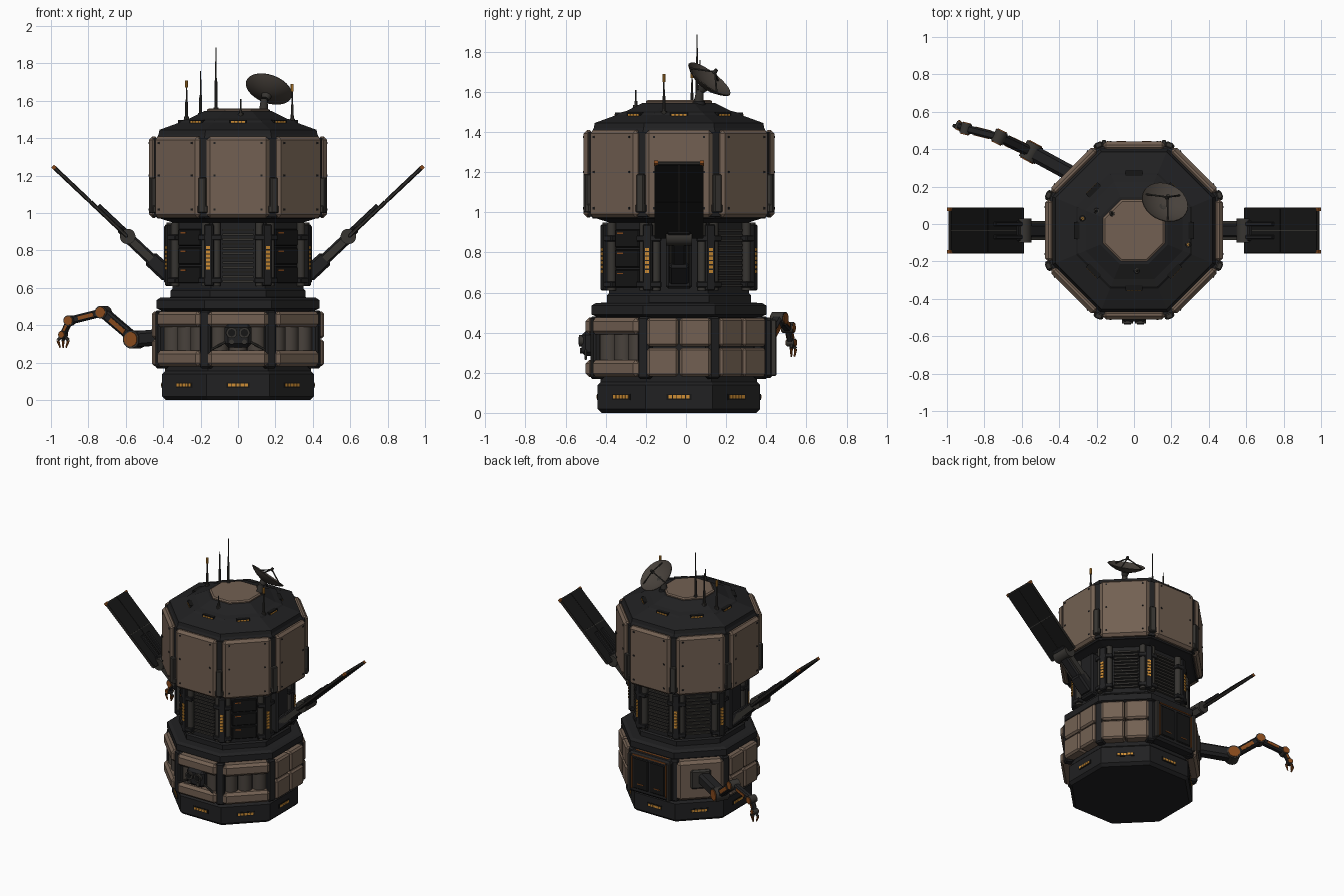
import bpy, bmesh, math
from mathutils import Matrix, Vector

cube = bpy.data.objects.get("Cube")
if cube:
    bpy.data.objects.remove(cube)

CY = -0.035                      # body axis in y
ROUND = []                       # objects to shade smooth


def material(name, r, g, b):
    m = bpy.data.materials.new(name)
    m.use_nodes = True
    m.diffuse_color = (r, g, b, 1)
    m.node_tree.nodes["Principled BSDF"].inputs["Base Color"].default_value = (r, g, b, 1)
    return m


BEIGE = material("beige plating", .17, .118, .085)
DARK = material("dark hull", .015, .015, .016)
BLACK = material("black panel", .008, .008, .008)
GREY = material("grey metal", .038, .035, .031)
TANK = material("tank metal", .065, .054, .045)
AMBER = material("amber light", .62, .27, .035)
ORANGE = material("orange paint", .25, .07, .012)


def finish(name, bm, mat, M=Matrix(), smooth=False):
    bmesh.ops.recalc_face_normals(bm, faces=bm.faces)
    me = bpy.data.meshes.new(name)
    bm.to_mesh(me)
    bm.free()
    me.materials.append(mat)
    ob = bpy.data.objects.new(name, me)
    ob.matrix_world = M
    bpy.context.collection.objects.link(ob)
    if smooth:
        ROUND.append(ob)
    return ob


def boxes(name, mat, M, items, bevel=0):
    """Boxes given as (centre, size) in the frame M."""
    bm = bmesh.new()
    for c, s in items:
        bmesh.ops.create_cube(bm, size=1, matrix=Matrix.Translation(c) @ Matrix.Diagonal((*s, 1)))
    if bevel:
        bmesh.ops.bevel(bm, geom=bm.edges[:], offset=bevel, segments=1, affect='EDGES')
    return finish(name, bm, mat, M)


def loft(name, mat, M, rings, sides=8, smooth=False):
    """Stacked regular polygons given as (apothem, z), capped at both ends."""
    bm = bmesh.new()
    loops = []
    for a, z in rings:
        r = a / math.cos(math.pi / sides)
        loops.append([bm.verts.new((r * math.cos(t), r * math.sin(t), z))
                      for t in ((i + .5) * math.tau / sides for i in range(sides))])
    for lo, hi in zip(loops, loops[1:]):
        for i in range(sides):
            j = (i + 1) % sides
            bm.faces.new((lo[i], lo[j], hi[j], hi[i]))
    bm.faces.new(loops[0])
    bm.faces.new(loops[-1])
    return finish(name, bm, mat, M, smooth)


def rod(name, mat, p, q, r1, r2=None, sides=16, M=Matrix()):
    p, q = Vector(p), Vector(q)
    d = q - p
    T = M @ Matrix.Translation(p) @ d.to_track_quat('Z', 'Y').to_matrix().to_4x4()
    return loft(name, mat, T, [(r1, 0), (r1 if r2 is None else r2, d.length)], sides, True)


def side(k):
    """Frame of body side k: 0 is front, local -y points outward."""
    return Matrix.Translation((0, CY, 0)) @ Matrix.Rotation(k * math.pi / 4, 4, 'Z')


def frame(p, q):
    """Frame with x along p to q, y sideways, z upward."""
    p, q = Vector(p), Vector(q)
    x = (q - p).normalized()
    y = x.cross(Vector((0, 0, 1))).normalized()
    M = Matrix((x, y, y.cross(x) * 1)).transposed().to_4x4()
    M.col[2] = (*x.cross(y), 0)
    return Matrix.Translation(p) @ M, (q - p).length


AXIS = Matrix.Translation((0, CY, 0))

# Octagonal hull, roof and cap
loft("base", DARK, AXIS, [(.385, 0), (.405, .02), (.405, .14), (.39, .155), (.39, .17)])
loft("lower_body", DARK, AXIS, [(.385, .165), (.385, .48)])
loft("collar", DARK, AXIS, [(.40, .475), (.435, .49), (.435, .535), (.415, .548),
                            (.36, .55), (.36, .585), (.345, .6)])
loft("core", DARK, AXIS, [(.35, .55), (.35, .95), (.43, .975)])
loft("upper_body", DARK, AXIS, [(.43, .97), (.44, .985), (.44, 1.39), (.425, 1.42), (.42, 1.445),
                                (.31, 1.485), (.30, 1.495), (.26, 1.505), (.18, 1.545)])
loft("roof_cap", BEIGE, AXIS, [(.165, 1.54), (.165, 1.553), (.155, 1.56)])

# Details repeated on each of the eight sides
for k in range(8):
    M, C = side(k), side(k + .5)
    boxes("upper_panel", BEIGE, M, [((0, -.45, 1.192), (.335, .05, .435))], .018)
    boxes("panel_screws", DARK, M, [((x, -.476, z), (.01, .006, .01))
                                    for x in (-.125, .125) for z in (1.02, 1.2, 1.375)])
    boxes("corner_bracket", GREY, C, [((0, -.495, 1.095), (.04, .03, .19)),
                                      ((0, -.49, 1.02), (.055, .03, .04))], .005)
    boxes("corner_spine", DARK, C, [((0, -.465, 1.19), (.05, .03, .42))])
    boxes("core_pillar", DARK, C, [((0, -.392, .775), (.05, .045, .33))], .006)
    boxes("pillar_lights", AMBER, C, [((0, -.415, .705 + .022 * i), (.022, .008, .016)) for i in range(6)])
    for x in (-.115, .115):
        rod("core_post", GREY, (x, -.36, .61), (x, -.36, .95), .022, sides=12, M=M)
    boxes("post_clamps", DARK, M, [((x, -.365, z), (.055, .05, .03))
                                   for x in (-.115, .115) for z in (.64, .87)], .004)
    boxes("base_light_mount", BLACK, M, [((0, -.405, .08), (.125, .006, .03))])
    boxes("base_lights", AMBER, M, [((.022 * i, -.408, .08), (.018, .006, .016)) for i in range(-2, 3)])
    boxes("roof_light_mount", BLACK, M, [((0, -.305, 1.485), (.09, .03, .024))])
    boxes("roof_lights", AMBER, M, [((.02 * i, -.319, 1.484), (.016, .006, .014)) for i in (-1.5, -.5, .5, 1.5)])
    boxes("lower_corner_post", DARK, C, [((0, -.44, .325), (.06, .06, .31))], .01)

    # Core bays: drawers on the front diagonals, louvres elsewhere
    if k in (1, 7):
        boxes("core_drawer", BLACK, M, [((0, -.358, .67 + .1 * i), (.17, .02, .09)) for i in range(3)], .005)
        boxes("drawer_label", ORANGE, M, [((-.045, -.369, .695 + .1 * i), (.04, .004, .007)) for i in range(3)])
    elif k not in (2, 6):
        boxes("louvre", GREY, M, [((0, -.355, .635 + .025 * i), (.165, .02, .012)) for i in range(12)])

    # Lower body: tank bays at the front, plating at the sides
    if k in (0, 1, 7):
        boxes("bay_bars", BEIGE, M, [((0, -.425, z), (.32, .08, .085)) for z in (.222, .432)], .018)
        for x in (-.1, 0, .1):
            rod("bay_tank", TANK, (x, -.39, .25), (x, -.39, .405), .048, sides=20, M=M)
    elif k in (2, 3, 6):
        boxes("lower_plating", BEIGE, M, [((x, -.42, z), (.158, .08, .143))
                                          for x in (-.081, .081) for z in (.253, .402)], .012)
    elif k == 5:
        boxes("arm_plate", BEIGE, M, [((0, -.42, .327), (.32, .08, .29))], .02)
        boxes("arm_socket", GREY, M, [((0, -.46, .34), (.14, .03, .14))], .012)

# Rear cargo bay
B = side(4)
boxes("cargo_bay", DARK, B, [((0, -.425, .325), (.35, .09, .3))], .015)
boxes("cargo_doors", BLACK, B, [((x, -.47, .325), (.125, .014, .23)) for x in (-.068, .068)], .006)
boxes("cargo_rails", GREY, B, [((x, -.47, .325), (.02, .03, .28)) for x in (-.16, .16)], .004)
boxes("cargo_trim", ORANGE, B, [((x, -.474, .325), (.007, .008, .24)) for x in (-.14, .14)]
      + [((0, -.472, .458), (.27, .006, .008)), ((0, -.43, .475), (.27, .012, .006))])
boxes("door_marks", ORANGE, B, [((x, -.478, .25), (.05, .004, .006)) for x in (-.068, .068)])

# Front camera cluster
F = side(0)
boxes("camera_housing", DARK, F, [((0, -.45, .345), (.145, .07, .125))], .02)
for x in (-.034, .034):
    rod("camera_lens", GREY, (x, -.475, .36), (x, -.498, .36), .029, M=F)
    rod("lens_glass", BLACK, (x, -.49, .36), (x, -.501, .36), .019, M=F)
    rod("small_lens", GREY, (x, -.48, .31), (x, -.493, .31), .013, M=F)
    rod("camera_strut", GREY, (x * 2, -.465, .31), (x * 4.2, -.465, .27), .007, sides=8, M=F)

# Solar wings
for s in (-1, 1):
    hinge = (s * .59, CY, .872)
    boxes("wing_mount", DARK, side(2 * s), [((0, -.365, .78), (.13, .06, .32))], .012)
    M, n = frame((s * .37, CY, .665), hinge)
    boxes("wing_strut", DARK, M, [((n / 2, 0, 0), (n, .075, .06)), ((.07, 0, 0), (.14, .1, .085))], .012)
    boxes("strut_rails", GREY, M, [((n / 2, y, 0), (n, .016, .04)) for y in (-.042, .042)])
    rod("wing_hinge", GREY, (s * .59, CY - .065, .875), (s * .59, CY + .065, .875), .041)
    M, n = frame(hinge, (s * .99, CY, 1.25))
    boxes("wing_frame", GREY, M, [((n / 2, 0, 0), (n, .245, .016))], .004)
    boxes("wing_cells", BLACK, M, [((n * f, y, z), (n * .48, .115, .004))
                                   for f in (.255, .745) for y in (-.06, .06) for z in (-.009, .009)])
    boxes("wing_spine", DARK, M, [((.13, y, z), (.2, .022, .025)) for y in (-.035, .035) for z in (-.015,)]
          + [((.03, 0, 0), (.06, .11, .035))], .004)
    boxes("wing_corner", ORANGE, M, [((n - .008, y, 0), (.02, .02, .021)) for y in (-.114, .114)])

# Robot arm
path = [(-.32, .26, .345), (-.55, .385, .325), (-.72, .465, .47), (-.90, .51, .425), (-.935, .525, .35)]
radius = [.06, .048, .034, .028, .02]
for i, (p, q) in enumerate(zip(path, path[1:])):
    M, n = frame(p, q)
    w = (.085, .055, .042, .032)[i]
    boxes("arm_link", DARK, M, [((n / 2, 0, 0), (n, w, w))], w * .2)
    if i:
        boxes("arm_marking", ORANGE, M, [((n / 2, y * w / 2, 0), (n * .45, .006, w * .45)) for y in (-1, 1)])
    r, q = radius[i + 1], Vector(q)
    across = M.to_3x3().col[1]
    rod("arm_joint", GREY, q - across * r, q + across * r, r)
    rod("joint_cap", ORANGE, q - across * (r + .005), q + across * (r + .005), r * .8)
for dx, dy in ((-.022, 0), (.022, 0), (0, .022)):
    x, y, z = path[-1]
    rod("gripper_finger", GREY, (x, y, z), (x + dx * 1.3, y + dy, z - .03), .009, sides=8)
    rod("gripper_tip", ORANGE, (x + dx * 1.3, y + dy, z - .03), (x + dx * .7, y + dy * .7, z - .07), .008, .004, 8)

# Antennas: x, y, foot, tip, amber tip or not
for x, y, foot, tip, lit in ((-.275, .03, 1.48, 1.71, True), (-.2, .07, 1.5, 1.76, False),
                             (-.118, .055, 1.53, 1.885, False), (.015, -.25, 1.5, 1.61, False),
                             (.29, -.11, 1.47, 1.69, True)):
    rod("antenna_foot", GREY, (x, y, foot), (x, y, foot + .035), .018, .013, 10)
    rod("antenna_sleeve", GREY, (x, y, foot), (x, y, foot + (tip - foot) * .5), .009, .007, 8)
    rod("antenna_whip", GREY, (x, y, foot), (x, y, tip), .006, .003, 8)
    if lit:
        rod("antenna_tip", AMBER, (x, y, tip - .04), (x, y, tip), .008, sides=8)

# Radio dish
hub = Vector((.155, .095, 1.635))
T = Matrix.Translation(hub) @ Vector((.28, .58, .765)).to_track_quat('Z', 'Y').to_matrix().to_4x4()
loft("dish", TANK, T, [(.02, -.012), (.07, .002), (.11, .022), (.128, .036), (.126, .04),
                       (.107, .028), (.068, .01), (.02, 0)], 28, True)
rod("dish_neck", GREY, (0, 0, -.035), (0, 0, 0), .02, .03, M=T)
rod("dish_feed", GREY, (0, 0, .075), (0, 0, .1), .012, .008, 10, M=T)
for i in range(3):
    a = i * math.tau / 3
    rod("feed_strut", GREY, (.11 * math.cos(a), .11 * math.sin(a), .028), (0, 0, .085), .004, sides=6, M=T)
rod("dish_post", GREY, (.135, .06, 1.52), (.14, .07, 1.61), .026, .018)
rod("dish_foot", DARK, (.135, .06, 1.515), (.135, .06, 1.555), .04, .034)

# Smooth shading on round parts
bpy.ops.object.select_all(action='DESELECT')
for ob in ROUND:
    ob.select_set(True)
bpy.context.view_layer.objects.active = ROUND[0]
bpy.ops.object.shade_smooth_by_angle(angle=math.radians(35))
